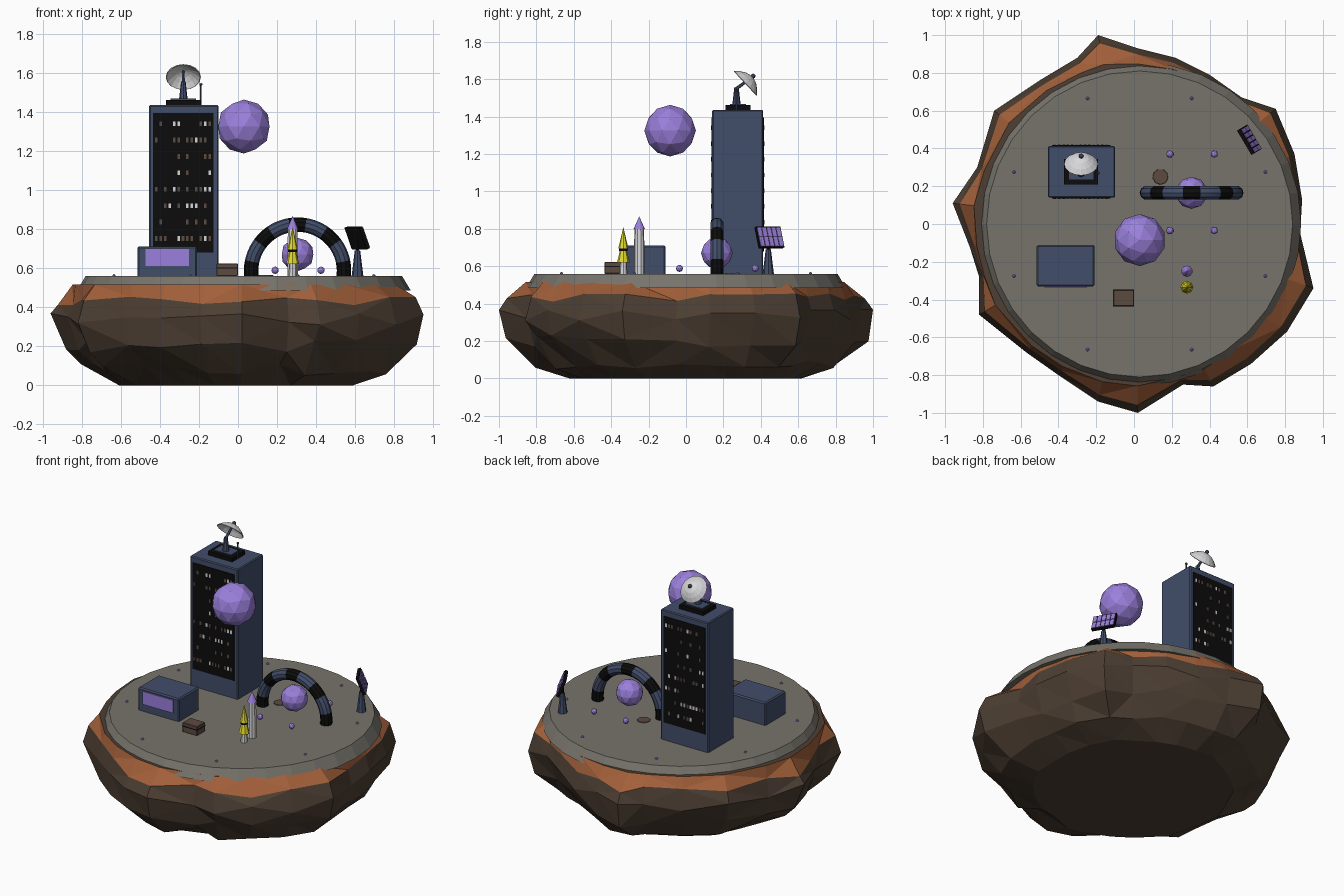
import bpy, bmesh, math, random
from mathutils import Matrix, Vector

random.seed(4)
if "Cube" in bpy.data.objects:
    bpy.data.objects.remove(bpy.data.objects["Cube"], do_unlink=True)


def material(name, hex_colour):
    srgb = [int(hex_colour[i:i + 2], 16) / 255 for i in (0, 2, 4)]
    colour = [((c + 0.055) / 1.055) ** 2.4 if c > 0.04 else c / 12.92 for c in srgb] + [1]
    m = bpy.data.materials.new(name)
    m.use_nodes = True
    m.diffuse_color = colour
    m.node_tree.nodes["Principled BSDF"].inputs["Base Color"].default_value = colour
    return m


STONE = material("grey stone", "77746c")
CLAY = material("orange clay", "a3603a")
ROCK = material("brown rock", "4d3f33")
BLUE = material("slate blue", "414d69")
BLACK = material("black", "0c0c0c")
PURPLE = material("purple glow", "9b80dc")
WHITE = material("white", "d8d8da")
YELLOW = material("yellow", "e2da2c")
WOOD = material("crate brown", "5c4a40")


def finish(name, bm, *mats):
    bmesh.ops.recalc_face_normals(bm, faces=bm.faces)
    mesh = bpy.data.meshes.new(name)
    bm.to_mesh(mesh)
    bm.free()
    for m in mats:
        mesh.materials.append(m)
    ob = bpy.data.objects.new(name, mesh)
    bpy.context.collection.objects.link(ob)
    return ob


def add_box(bm, lo, hi, index=0):
    lo, hi = Vector(lo), Vector(hi)
    m = Matrix.Translation((lo + hi) / 2) @ Matrix.Diagonal((*(hi - lo), 1))
    verts = bmesh.ops.create_cube(bm, size=1, matrix=m)["verts"]
    for f in {f for v in verts for f in v.link_faces}:
        f.material_index = index


def box(name, lo, hi, mat, bevel=0):
    bm = bmesh.new()
    add_box(bm, lo, hi)
    ob = finish(name, bm, mat)
    if bevel:
        mod = ob.modifiers.new("bevel", "BEVEL")
        mod.width, mod.segments = bevel, 1
    return ob


def cone(name, start, end, r1, r2, mat, sides=10):
    start, end = Vector(start), Vector(end)
    axis = end - start
    m = Matrix.Translation((start + end) / 2) @ axis.to_track_quat("Z", "Y").to_matrix().to_4x4()
    bm = bmesh.new()
    bmesh.ops.create_cone(bm, cap_ends=True, segments=sides, radius1=r1, radius2=r2,
                          depth=axis.length, matrix=m)
    return finish(name, bm, mat)


def ball(name, centre, r, mat, sub=2):
    bm = bmesh.new()
    bmesh.ops.create_icosphere(bm, subdivisions=sub, radius=r, matrix=Matrix.Translation(centre))
    return finish(name, bm, mat)


def loft(bm, rings, closed=True):
    rows = [[bm.verts.new(p) for p in ring] for ring in rings]
    n = len(rows[0])
    return [[bm.faces.new((a[i], a[(i + 1) % n], b[(i + 1) % n], b[i])) for i in range(n)]
            for a, b in zip(rows, rows[1:])], rows


# Floating rock: one jagged outline scaled through several heights
outline = [(.89, .13), (.85, .37), (.75, .61), (.57, .67), (.4, .79), (.22, .88), (.02, .93),
           (-.19, 1), (-.3, .88), (-.5, .76), (-.74, .6), (-.83, .3), (-.96, .11), (-.87, -.12),
           (-.82, -.28), (-.82, -.48), (-.57, -.68), (-.4, -.8), (-.19, -.94), (.02, -1),
           (.26, -.85), (.42, -.86), (.62, -.74), (.81, -.57), (.95, -.34), (.88, -.05)]
# height, scale, pull towards a circle, circle radius, jitter
levels = [(0, .64, .6, .61, 0), (.08, .83, .3, .76, .03), (.2, .95, .1, .9, .035),
          (.34, 1, 0, .9, .03), (.435, .965, .1, .9, .025), (.515, .9, .85, .85, 0)]
rings = []
for z, scale, pull, radius, jit in levels:
    ring = []
    for x, y in outline:
        p = Vector((x, y, 0))
        p = (p * scale).lerp(p.normalized() * radius, pull)
        if z < .3:
            p *= 1 + random.uniform(-jit, jit)
        ring.append((p.x, p.y, z + random.uniform(-jit, jit)))
    rings.append(ring)
bm = bmesh.new()
bands, rows = loft(bm, rings)
for f in bands[-1]:
    f.material_index = 1
bm.faces.new(rows[0])
bm.faces.new(rows[-1])
bmesh.ops.triangulate(bm, faces=[f for f in bm.faces if len(f.verts) == 4], quad_method="SHORT_EDGE")
finish("floating_rock", bm, ROCK, CLAY)

# Paved disc, rim beads and a dirt patch
G = .56
cone("stone_disc", (.03, 0, .485), (.03, 0, G), .855, .81, STONE, 32)
for k in range(8):
    a = math.radians(22.5 + 45 * k)
    ball("rim_bead", (.03 + .72 * math.cos(a), .72 * math.sin(a), G), .01, PURPLE, 1)
patch = cone("dirt_patch", (.14, .25, G), (.14, .25, G + .004), .042, .04, WOOD, 9)

# Tower with a window wall on the front and the back
box("tower", (-.455, .14, G - .01), (-.1, .413, 1.435), BLUE, .006)
for side, y, out in (("front", .14, -1), ("back", .413, 1)):
    box(side + "_window_wall", (-.435, min(y, y + out * .004), .68),
        (-.125, max(y, y + out * .004), 1.395), BLACK)
    bm = bmesh.new()
    for row in range(8):
        for col in range(13):
            pick = random.random()
            if pick < .55:
                x, z = -.425 + col * .0228, .74 + row * .084
                add_box(bm, (x, min(y, y + out * .007), z), (x + .013, max(y, y + out * .007), z + .024),
                        int(pick < .17))
    finish(side + "_windows", bm, WOOD, WHITE)

# Roof unit, mast, dish and antenna
box("roof_unit", (-.37, .21, 1.43), (-.19, .345, 1.462), BLACK)
box("roof_unit_lid", (-.345, .235, 1.46), (-.215, .32, 1.468), BLUE)
cone("dish_mast", (-.28, .27, 1.465), (-.28, .27, 1.555), .022, .012, BLUE, 8)
apex = Vector((-.28, .355, 1.613))
facing = Vector((0, .73, .68)).normalized()
cone("dish_strut", (-.28, .27, 1.55), apex, .009, .007, BLUE, 6)
bm = bmesh.new()
turn = Matrix.Translation(apex) @ facing.to_track_quat("Z", "Y").to_matrix().to_4x4()
dish_rings = [[turn @ Vector((r * math.cos(i * math.tau / 16), r * math.sin(i * math.tau / 16),
                              -.05 * (r / .09) ** 2)) for i in range(16)]
              for r in (.015, .04, .067, .09)]
bands, rows = loft(bm, dish_rings)
bm.faces.new(rows[0])
dish = finish("dish", bm, WHITE)
dish.modifiers.new("thickness", "SOLIDIFY").thickness = .005
ball("dish_knob", apex + facing * .006, .013, BLUE)
cone("antenna", (-.19, .27, 1.435), (-.19, .27, 1.54), .005, .004, BLUE, 6)
ball("antenna_tip", (-.19, .27, 1.54), .009, WOOD, 1)

# Low building with a glowing front, and a crate
box("low_building", (-.515, -.33, G - .01), (-.21, -.11, .712), BLUE, .008)
box("glowing_panel", (-.475, -.337, .61), (-.25, -.329, .697), PURPLE)
box("crate", (-.11, -.435, G), (0, -.35, .623), WOOD, .003)
box("crate_band", (-.111, -.437, .597), (.001, -.348, .602), BLACK)

# Banded arch with its orb and four floor lamps
cx, cy, cz, R, r = .305, .165, .585, .238, .037
steps, sides = 40, 10
bm = bmesh.new()
arch_rings = []
for s in range(steps + 1):
    a = math.radians(-8 + 196 * s / steps)
    arch_rings.append([(cx + (R + r * math.cos(b)) * math.cos(a), cy + r * math.sin(b),
                        cz + (R + r * math.cos(b)) * math.sin(a))
                       for b in (math.tau * i / sides for i in range(sides))])
bands, rows = loft(bm, arch_rings)
for s, band in enumerate(bands):
    a = -8 + 196 * (s + .5) / steps
    for f in band:
        f.material_index = int(min(abs(a - c) for c in (0, 45, 90, 135, 180)) < 9.5)
bm.faces.new(rows[0])
bm.faces.new(rows[-1])
finish("arch", bm, BLUE, BLACK)
ball("arch_orb", (cx, cy, .67), .085, PURPLE)
for x in (.19, .425):
    for y in (-.035, .37):
        ball("floor_lamp", (x, y, .589), .019, PURPLE)

# Large hovering orb
ball("hovering_orb", (.03, -.085, 1.325), .138, PURPLE)

# White spire and tiered yellow spire
cone("white_spire", (.28, -.25, G), (.28, -.25, .8), .029, .026, WHITE)
cone("white_spire_tip", (.28, -.25, .8), (.28, -.25, .867), .03, 0, PURPLE)
cone("yellow_spire_base", (.28, -.335, G), (.28, -.335, .63), .022, .018, WHITE, 8)
for low, high, radius in ((.62, .76, .034), (.695, .81, .027)):
    cone("yellow_spire_tier", (.28, -.335, low), (.28, -.335, high), radius, 0, YELLOW, 8)
cone("yellow_spire_gap", (.28, -.335, .682), (.28, -.335, .697), .023, .024, BLACK, 8)

# Solar panel on a tapered post, cells facing up and outward
cone("solar_post", (.612, .44, G), (.612, .44, .69), .03, .014, BLUE, 8)
cone("solar_neck", (.612, .44, .68), (.612, .447, .755), .01, .01, BLACK, 6)
bm = bmesh.new()
add_box(bm, (-.075, -.06, -.012), (.075, .06, .008))
for i in range(5):
    for j in range(2):
        x, y = -.072 + i * .0292, -.055 + j * .056
        add_box(bm, (x, y, .004), (x + .0245, y + .051, .012), 1)
panel = finish("solar_panel", bm, BLACK, PURPLE)
normal = Vector((.86, .51, .4)).normalized()
along = Vector((-.51, .86, 0)).normalized()
up = normal.cross(along)
panel.matrix_world = Matrix.Translation((.612, .447, .755)) @ Matrix((along, up, normal)).transposed().to_4x4()
